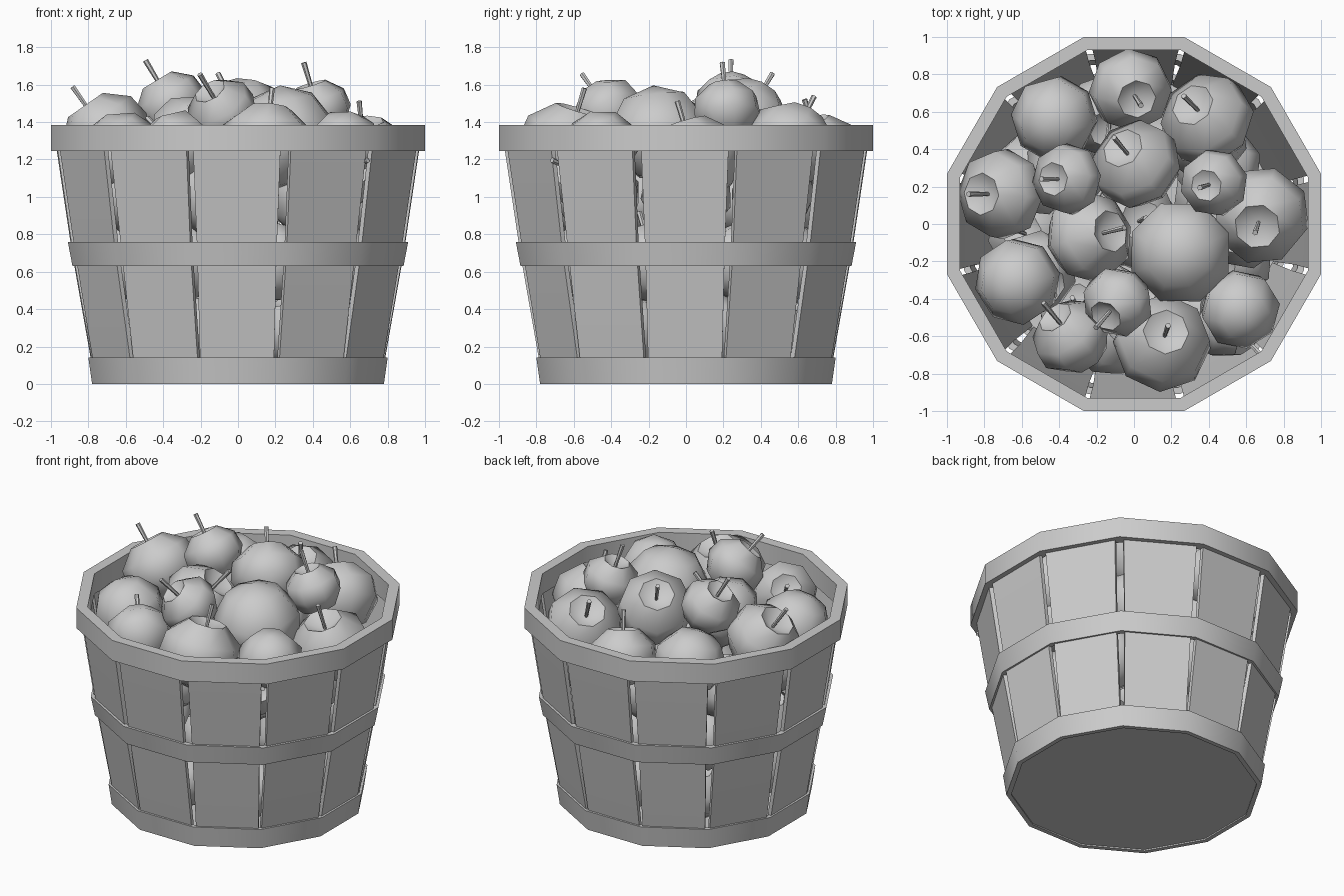
import bpy, bmesh, math, random
from mathutils import Vector, Matrix

random.seed(4)
cube = bpy.data.objects.get("Cube")
if cube:
    bpy.data.objects.remove(cube, do_unlink=True)

grey = bpy.data.materials.new("light_grey")
grey.use_nodes = True
COLOUR = (0.6, 0.6, 0.6, 1)
grey.diffuse_color = COLOUR
grey.node_tree.nodes["Principled BSDF"].inputs["Base Color"].default_value = COLOUR

SIDES = 12
FLAT = math.cos(math.pi / SIDES)   # flat radius to corner radius


def finish(name, bm, angle=40):
    bmesh.ops.remove_doubles(bm, verts=bm.verts, dist=0.0005)
    bmesh.ops.recalc_face_normals(bm, faces=bm.faces)
    mesh = bpy.data.meshes.new(name)
    bm.to_mesh(mesh)
    bm.free()
    mesh.materials.append(grey)
    mesh.shade_smooth()
    mesh.set_sharp_from_angle(angle=math.radians(angle))
    obj = bpy.data.objects.new(name, mesh)
    bpy.context.collection.objects.link(obj)
    return obj


def lathe(bm, profile, sides, matrix=Matrix(), closed=False):
    """Turn (radius, height) points about z."""
    rings = []
    for r, z in profile:
        ring = []
        for i in range(sides):
            a = math.tau * (i + 0.5) / sides
            ring.append(bm.verts.new(matrix @ Vector((r * math.cos(a), r * math.sin(a), z))))
        rings.append(ring)
    pairs = list(zip(rings, rings[1:]))
    if closed:
        pairs.append((rings[-1], rings[0]))
    for low, high in pairs:
        for i in range(sides):
            j = (i + 1) % sides
            bm.faces.new((low[i], low[j], high[j], high[i]))


def band(name, z0, z1, out0, out1, in0, in1):
    bm = bmesh.new()
    points = [(out0, z0), (out1, z1), (in1, z1), (in0, z0)]
    lathe(bm, [(r / FLAT, z) for r, z in points], SIDES, closed=True)
    finish(name, bm)


# Bands and floor
band("top_band", 1.245, 1.385, 1.0, 1.0, 0.93, 0.93)
band("middle_band", 0.63, 0.76, 0.885, 0.91, 0.85, 0.875)
band("bottom_band", 0, 0.14, 0.78, 0.8, 0.75, 0.77)
bm = bmesh.new()
lathe(bm, [(0, 0.01), (0.755 / FLAT, 0.01), (0.755 / FLAT, 0.04), (0, 0.04)], SIDES)
finish("basket_floor", bm)


# Slats: bent slightly at the middle band
def slat(index):
    bm = bmesh.new()
    turn = Matrix.Rotation(math.tau * index / SIDES + random.uniform(-0.012, 0.012), 3, "Z")
    loops = []
    for z, flat, half in ((0.02, 0.765, 0.195), (0.7, 0.885, 0.212), (1.37, 0.985, 0.238)):
        corners = ((flat, -half), (flat, half), (flat - 0.025, half), (flat - 0.025, -half))
        loops.append([bm.verts.new(turn @ Vector((x, y, z))) for x, y in corners])
    for low, high in zip(loops, loops[1:]):
        for i in range(4):
            j = (i + 1) % 4
            bm.faces.new((low[i], low[j], high[j], high[i]))
    bm.faces.new(loops[0])
    bm.faces.new(loops[-1])
    finish(f"slat_{index + 1}", bm)


for index in range(SIDES):
    slat(index)

# Apples: turned profile with a dimple, and a thin leaning stem
APPLE = [(0, -0.88), (0.6, -0.66), (0.96, -0.1), (0.9, 0.42), (0.45, 0.84), (0, 0.55)]
apple_count = 0


def apple(centre, r, axis):
    global apple_count
    apple_count += 1
    spin = Matrix.Rotation(random.uniform(0, math.tau), 4, "Z")
    place = Matrix.Translation(centre) @ Vector(axis).to_track_quat("Z", "Y").to_matrix().to_4x4() @ spin
    bm = bmesh.new()
    lathe(bm, [(x * r * 1.05, z * r) for x, z in APPLE], 8, place)
    finish(f"apple_{apple_count}", bm, 50)
    bm = bmesh.new()
    base, tip = r * 0.5, r * 0.8 + 0.13
    lathe(bm, [(0, base), (0.01, base), (0.015, tip), (0, tip)], 6, place)
    finish(f"stem_{apple_count}", bm)


# Top layer: x, y, top height, radius, axis
for x, y, top, r, axis in (
    (-0.43, 0.56, 1.47, 0.23, (0.3, 0.2, -1)),
    (-0.02, 0.72, 1.42, 0.22, (0.2, -0.3, 1)),
    (0.4, 0.55, 1.48, 0.25, (-0.5, 0.5, 1)),
    (-0.7, 0.16, 1.53, 0.24, (-0.7, 0, 1)),
    (-0.35, 0.24, 1.65, 0.19, (-0.6, 0, 1)),
    (0.02, 0.31, 1.61, 0.24, (-0.5, 0.6, 1)),
    (0.43, 0.22, 1.61, 0.18, (-0.3, -0.1, 1)),
    (0.68, 0.05, 1.41, 0.26, (-0.1, -0.3, 1)),
    (-0.25, -0.07, 1.51, 0.24, (0.8, 0.2, 1)),
    (0.25, -0.15, 1.59, 0.28, (0.1, 0.1, -1)),
    (-0.63, -0.31, 1.45, 0.23, (0.4, 0.2, -1)),
    (-0.08, -0.41, 1.61, 0.19, (-0.6, -0.7, 1)),
    (0.57, -0.46, 1.46, 0.21, (-0.2, 0.3, -1)),
    (-0.33, -0.61, 1.43, 0.21, (-0.9, 1.1, 1)),
    (0.15, -0.64, 1.48, 0.26, (0.1, 0.3, 1)),
):
    apple((x, y, top - 0.85 * r), r, axis)

# One apple whose stem pokes out between two slats
apple((0.5, -0.51, 1.1), 0.21, (0.7, -0.75, 0.35))

# Lower layers
for z, ring, count in ((0.27, 0.46, 6), (0.64, 0.55, 7), (0.99, 0.6, 7)):
    apple((0, 0, z), 0.24, (0.2, 0.1, 1))
    for i in range(count):
        a = math.tau * (i + z) / count
        lean = (random.uniform(-0.5, 0.5), random.uniform(-0.5, 0.5), 1)
        apple((ring * math.cos(a), ring * math.sin(a), z), 0.23, lean)
